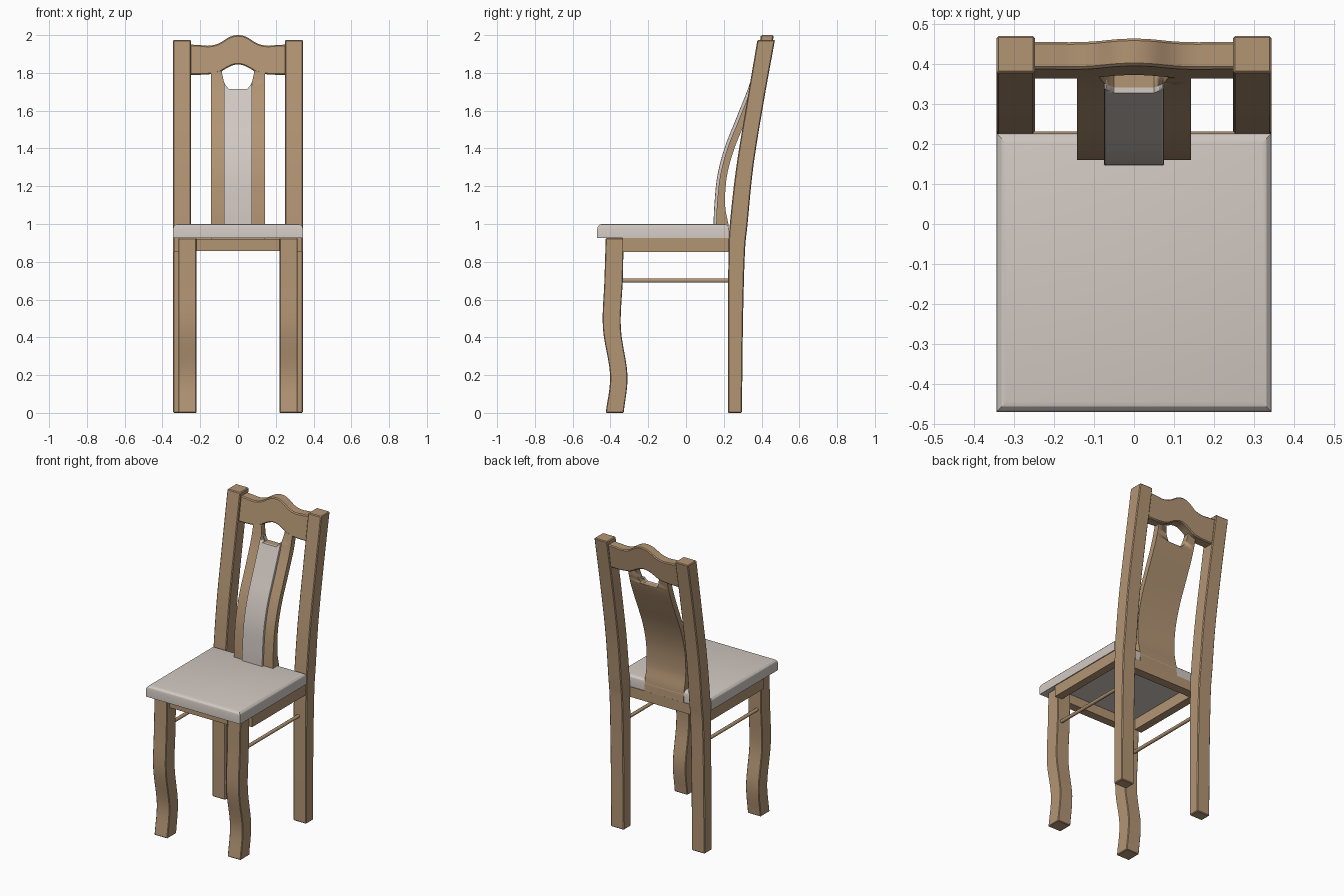
import bpy, bmesh, math
from mathutils import Vector

cube = bpy.data.objects.get("Cube")
if cube:
    bpy.data.objects.remove(cube, do_unlink=True)


def material(name, rgb):
    m = bpy.data.materials.new(name)
    m.use_nodes = True
    m.diffuse_color = (*rgb, 1)
    bsdf = next(n for n in m.node_tree.nodes if n.type == "BSDF_PRINCIPLED")
    bsdf.inputs["Base Color"].default_value = (*rgb, 1)
    bsdf.inputs["Roughness"].default_value = 0.6
    return m


WOOD = material("light wood", (0.45, 0.30, 0.175))
FABRIC = material("pale upholstery", (0.64, 0.58, 0.54))


def smooth_path(points, steps=6):
    """Catmull-Rom curve through a few 2D points."""
    p = [Vector(q) for q in points]
    p = [2 * p[0] - p[1]] + p + [2 * p[-1] - p[-2]]
    out = []
    for i in range(1, len(p) - 2):
        a, b, c, d = p[i - 1:i + 3]
        for s in range(steps):
            t = s / steps
            out.append(0.5 * (2 * b + (c - a) * t + (2 * a - 5 * b + 4 * c - d) * t * t
                              + (3 * b - a - 3 * c + d) * t ** 3))
    return out + [p[-2]]


def ribbon(profile):
    """Closed side outline from (z, front y, back y) rows."""
    front = smooth_path([(f, z) for z, f, b in profile])
    back = smooth_path([(b, z) for z, f, b in profile])
    return front + back[::-1]


def finish(name, bm, mat, bevel=0.0, segments=1, pick=None):
    bmesh.ops.recalc_face_normals(bm, faces=bm.faces)
    if bevel:
        edges = [e for e in bm.edges if e.calc_face_angle(0) > math.radians(50)
                 and (pick is None or pick(e))]
        bmesh.ops.bevel(bm, geom=edges, offset=bevel, segments=segments,
                        profile=0.5, affect="EDGES", clamp_overlap=True)
    mesh = bpy.data.meshes.new(name)
    bm.to_mesh(mesh)
    bm.free()
    obj = bpy.data.objects.new(name, mesh)
    bpy.context.collection.objects.link(obj)
    if mat:
        mesh.materials.append(mat)
    bpy.ops.object.select_all(action="DESELECT")
    obj.select_set(True)
    bpy.context.view_layer.objects.active = obj
    bpy.ops.object.shade_smooth_by_angle(angle=math.radians(20))
    return obj


def prism(name, outline, axis, lo, hi, mat, bevel=0.0, shear=0.0, **kw):
    """Extrude a (y, z) outline along x, or an (x, z) outline along y."""
    bm = bmesh.new()
    rings = []
    for d in (lo, hi):
        rings.append([bm.verts.new((d, u, v) if axis == "x" else (u, d + shear * v, v))
                      for u, v in outline])
    bm.faces.new(rings[0])
    bm.faces.new(rings[1])
    n = len(outline)
    for i in range(n):
        j = (i + 1) % n
        bm.faces.new((rings[0][i], rings[0][j], rings[1][j], rings[1][i]))
    return finish(name, bm, mat, bevel, **kw)


def box(name, x, y, z, mat, bevel=0.0, **kw):
    outline = [(y[0], z[0]), (y[1], z[0]), (y[1], z[1]), (y[0], z[1])]
    return prism(name, outline, "x", x[0], x[1], mat, bevel, **kw)


# Legs, posts, side rails and stretchers, one set per side
post = ribbon([(0, .222, .296), (.5, .222, .302), (.85, .225, .312), (1.0, .232, .326),
               (1.3, .266, .356), (1.65, .323, .412), (1.975, .378, .471)])
front_leg = ribbon([(0, -.425, -.33), (.2, -.402, -.31), (.45, -.44, -.345),
                    (.7, -.432, -.335), (.925, -.425, -.33)])
for side, s in (("left", 1), ("right", -1)):
    def span(a, b):
        return sorted((s * a, s * b))
    prism(side + "_back_post", post, "x", *span(.248, .344), WOOD, .005)
    prism(side + "_front_leg", front_leg, "x", *span(.22, .316), WOOD, .004)
    box(side + "_side_rail", span(.285, .338), (-.335, .24), (.853, .925), WOOD)
    # Thin round stretcher from front leg to post
    bm = bmesh.new()
    bmesh.ops.create_cone(bm, cap_ends=True, segments=16, radius1=.011, radius2=.011, depth=.58)
    for v in bm.verts:
        v.co = (s * .285 + v.co.x, v.co.z - .05, v.co.y + .70)
    finish(side + "_stretcher", bm, WOOD)

# Front and back seat rails
box("front_rail", (-.30, .30), (-.40, -.345), (.858, .92), WOOD)
box("back_rail", (-.30, .30), (.172, .231), (.858, .925), WOOD)

# Seat cushion with a rounded upper rim
box("seat", (-.344, .344), (-.47, .227), (.925, 1.0), FABRIC, .026, segments=3,
    pick=lambda e: all(v.co.z > .99 for v in e.verts))

# Crest rail with a wavy outline, leaning back with the posts
top = [(0, 2.0), (.045, 1.99), (.10, 1.957), (.15, 1.944), (.20, 1.947), (.255, 1.95)]
bottom = [(0, 1.845), (.045, 1.833), (.10, 1.803), (.15, 1.793), (.20, 1.79), (.255, 1.79)]


def mirrored(half):
    return smooth_path([(-x, z) for x, z in half[:0:-1]] + half, 4)


LEAN = .16
prism("crest_rail", mirrored(top) + mirrored(bottom)[::-1], "y",
      .363 - LEAN * 1.79, .431 - LEAN * 1.79, WOOD, .006, shear=LEAN)

# Curved back splat and its upholstered strip, sharing one hand-hole cutter
splat = [(.92, .160, .231), (1.0, .160, .224), (1.1, .164, .207), (1.25, .180, .216),
         (1.4, .219, .256), (1.55, .279, .318), (1.7, .337, .378), (1.83, .372, .412)]
pad = [(.94, .146, .18), (1.0, .146, .18), (1.1, .150, .18), (1.25, .165, .195),
       (1.4, .203, .235), (1.55, .262, .295), (1.7, .322, .352), (1.745, .337, .367)]
splat_obj = prism("back_splat", ribbon(splat), "x", -.143, .143, WOOD)
pad_obj = prism("back_pad", ribbon(pad), "x", -.075, .075, FABRIC, .009, segments=2)
hole = [(.05, 1.716), (.062, 1.73), (.074, 1.75), (.085, 1.80), (.085, 1.9)]
cutter = prism("hand_hole_cutter", hole + [(-x, z) for x, z in hole[::-1]], "y", .1, .6, None)
cutter.hide_render = True
cutter.hide_set(True)
cutter.display_type = "WIRE"
for obj in (splat_obj, pad_obj):
    cut = obj.modifiers.new("hand hole", "BOOLEAN")
    cut.operation = "DIFFERENCE"
    cut.solver = "EXACT"
    cut.object = cutter
